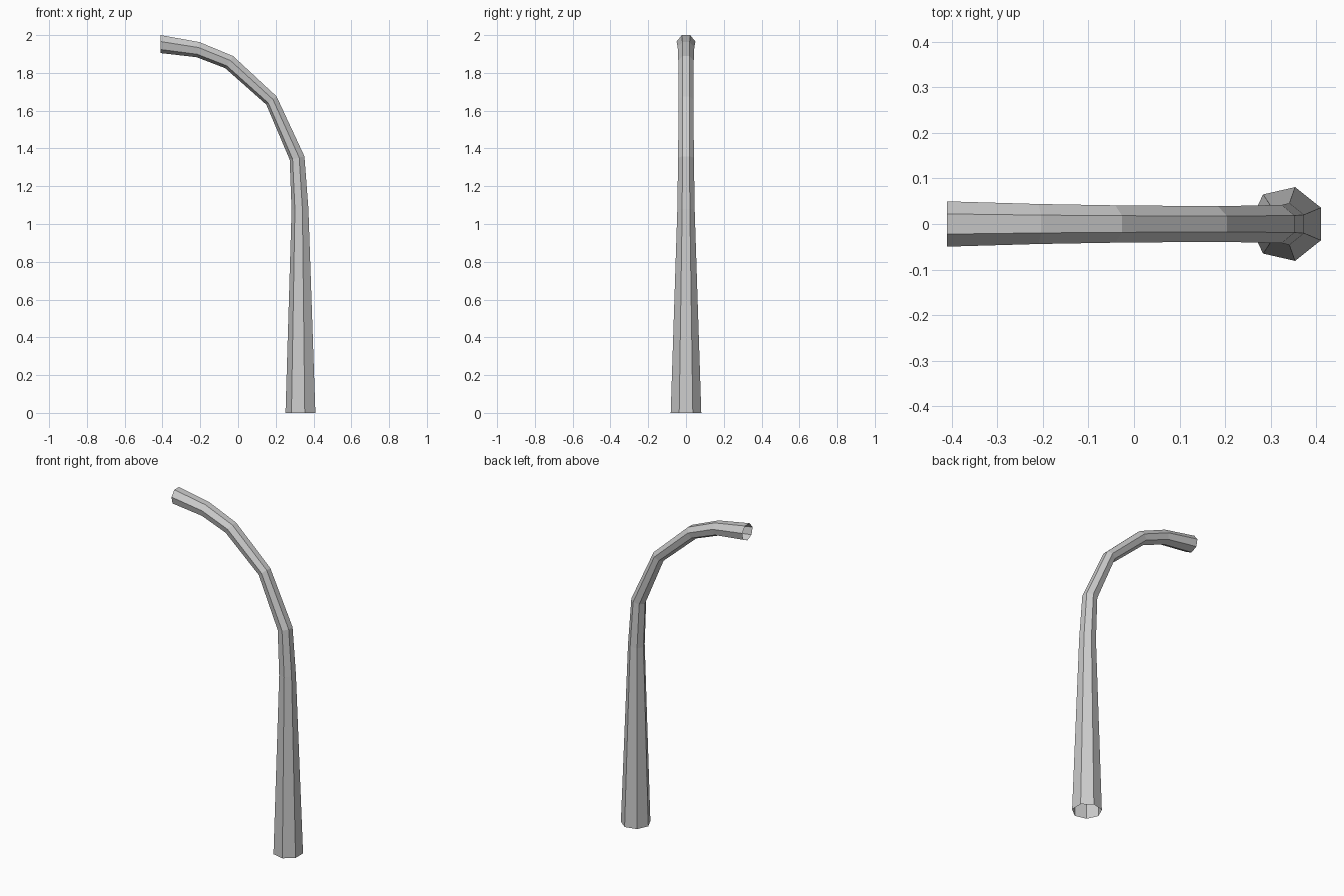
import bpy
import bmesh
from math import cos, sin, pi
from mathutils import Vector

if "Cube" in bpy.data.objects:
    bpy.data.objects.remove(bpy.data.objects["Cube"])

SIDES = 7
APOTHEM = cos(pi / SIDES)

# Bend stations: outer flat (x, z), inner corner (x, z), radius across y
stations = [
    ((0.41, 0.0), (0.252, 0.0), 0.083),
    ((0.373, 1.08), (0.284, 1.075), 0.047),
    ((0.352, 1.358), (0.274, 1.34), 0.043),
    ((0.204, 1.676), (0.150, 1.632), 0.040),
    ((-0.026, 1.889), (-0.068, 1.825), 0.042),
    ((-0.204, 1.963), (-0.219, 1.883), 0.045),
    ((-0.41, 2.0), (-0.41, 1.905), 0.051),
]


def add_ring(bm, outer, inner, width):
    """Seven-sided ring with a flat on the outside of the bend."""
    outer = Vector((outer[0], 0, outer[1]))
    inner = Vector((inner[0], 0, inner[1]))
    radial = (outer - inner) / (1 + APOTHEM)
    centre = inner + radial
    angles = [(2 * i + 1) * pi / SIDES for i in range(SIDES)]
    return [bm.verts.new(centre + radial * cos(a) + Vector((0, width * sin(a), 0)))
            for a in angles]


# Curved, tapering pole with open ends
bm = bmesh.new()
rings = [add_ring(bm, *s) for s in stations]
for low, high in zip(rings, rings[1:]):
    for i in range(SIDES):
        j = (i + 1) % SIDES
        bm.faces.new((low[i], low[j], high[j], high[i]))

mesh = bpy.data.meshes.new("curved_pole")
bm.to_mesh(mesh)
bm.free()
pole = bpy.data.objects.new("curved_pole", mesh)
bpy.context.collection.objects.link(pole)
